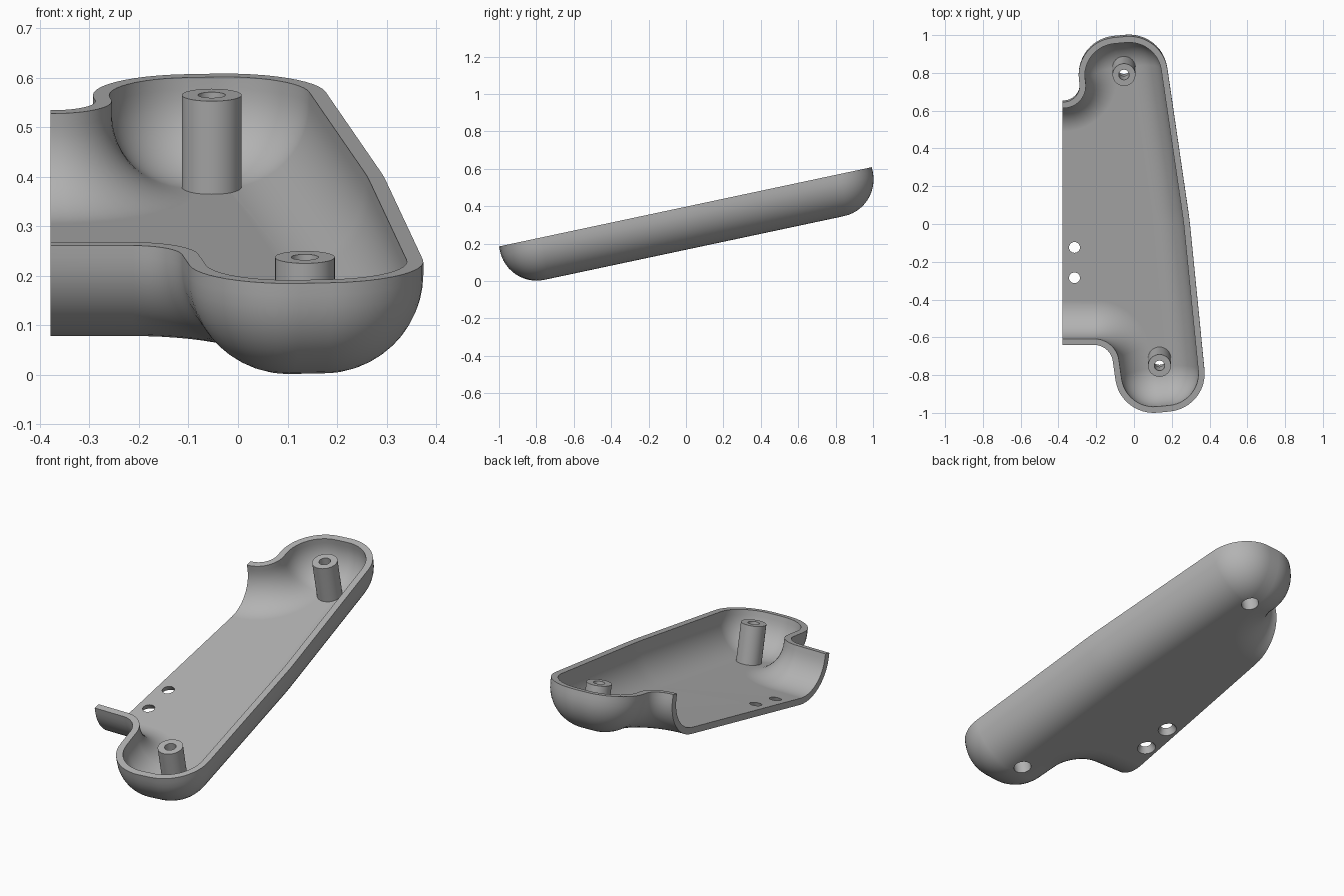
import bpy, bmesh
from math import sin, cos, tan, pi, radians
from mathutils import Vector, Matrix

old = bpy.data.objects.get("Cube")
if old:
    bpy.data.objects.remove(old, do_unlink=True)

TILT = radians(12)
RIM_Z = 0.397      # height of the rim plane at the middle
DEPTH = 0.225      # rim to underside
ROUND = 0.2        # outer bottom rounding
WALL = 0.033
STEPS = 12

grey = bpy.data.materials.new("plain_grey")
grey.use_nodes = True
colour = (0.45, 0.45, 0.45, 1)
grey.diffuse_color = colour
grey.node_tree.nodes["Principled BSDF"].inputs["Base Color"].default_value = colour


def finish(bm, name):
    """Turn a bmesh into a tilted object."""
    bmesh.ops.recalc_face_normals(bm, faces=bm.faces)
    mesh = bpy.data.meshes.new(name)
    bm.to_mesh(mesh)
    bm.free()
    mesh.materials.append(grey)
    ob = bpy.data.objects.new(name, mesh)
    bpy.context.collection.objects.link(ob)
    ob.rotation_euler.x = TILT
    ob.location.z = RIM_Z
    return ob


def smooth(ob):
    bpy.ops.object.select_all(action='DESELECT')
    ob.select_set(True)
    bpy.context.view_layer.objects.active = ob
    bpy.ops.object.shade_smooth_by_angle(angle=radians(32))
    mod = ob.modifiers.new("even_shading", 'WEIGHTED_NORMAL')
    mod.keep_sharp = True


def outline(corners):
    """Round the corners (x, y, radius); return points with inward normals."""
    pts = [Vector((x, y / cos(TILT))) for x, y, r in corners]
    left = lambda d: Vector((-d.y, d.x))
    out = [(pts[0], left((pts[1] - pts[0]).normalized()))]
    for i in range(1, len(pts) - 1):
        d1 = (pts[i] - pts[i - 1]).normalized()
        d2 = (pts[i + 1] - pts[i]).normalized()
        turn = d2.angle_signed(d1)
        r = corners[i][2]
        s = 1 if turn > 0 else -1
        n = left(d1)
        centre = pts[i] - d1 * r * tan(abs(turn) / 2) + n * r * s
        for k in range(STEPS + 1):
            m = Matrix.Rotation(turn * k / STEPS, 2) @ n
            out.append((centre - m * r * s, m))
    out.append((pts[-1], left((pts[-1] - pts[-2]).normalized())))
    return out


def section(inset, depth, radius):
    """Wall section: straight at the rim, then a quarter round."""
    prof = [(inset, 0)]
    for k in range(STEPS + 1):
        a = k / STEPS * pi / 2
        prof.append((inset + radius * (1 - cos(a)), -depth + radius * (1 - sin(a))))
    return prof


# Tray shell, open on its straight side
path = outline([
    (-0.378, -0.64, 0), (-0.125, -0.64, 0.1), (-0.07, -1.018, 0.205),
    (0.393, -0.973, 0.205), (0.294, 0.02, 2.0), (0.149, 1.01, 0.205),
    (-0.32, 0.968, 0.205), (-0.275, 0.645, 0.088), (-0.378, 0.645, 0)])
bm = bmesh.new()


def skin(prof):
    rings = [[bm.verts.new((*(p + n * o), w)) for p, n in path] for o, w in prof]
    for a, b in zip(rings, rings[1:]):
        for i in range(len(path) - 1):
            bm.faces.new((a[i], a[i + 1], b[i + 1], b[i]))
    bm.faces.new(rings[-1])
    return rings


outer = skin(section(0, DEPTH, ROUND))
inner = skin(section(WALL, DEPTH - WALL, ROUND - WALL))
for i in range(len(path) - 1):      # rim
    bm.faces.new((outer[0][i], outer[0][i + 1], inner[0][i + 1], inner[0][i]))
for e in (0, -1):                   # cut ends of the walls
    for k in range(len(outer) - 1):
        bm.faces.new((outer[k][e], outer[k + 1][e], inner[k + 1][e], inner[k][e]))
bm.faces.new((outer[-1][0], outer[-1][-1], inner[-1][-1], inner[-1][0]))
shell = finish(bm, "tray_shell")


def drill(x, v, low_r, high_r, low, high):
    """Cut a round hole through the shell floor."""
    b = bmesh.new()
    bmesh.ops.create_cone(b, cap_ends=True, segments=32, radius1=low_r, radius2=high_r,
                          depth=high - low,
                          matrix=Matrix.Translation((x, v, (low + high) / 2)))
    cutter = finish(b, "hole_cutter")
    cutter.hide_render = True
    bpy.context.view_layer.update()
    bpy.context.view_layer.objects.active = shell
    mod = shell.modifiers.new("hole", 'BOOLEAN')
    mod.operation = 'DIFFERENCE'
    mod.solver = 'EXACT'
    mod.object = cutter
    bpy.ops.object.modifier_apply(modifier=mod.name)
    bpy.data.objects.remove(cutter, do_unlink=True)


# Countersunk floor holes
for y in (-0.122, -0.283):
    v = (y - 0.042) / cos(TILT)
    slope = 0.017 / WALL
    drill(-0.315, v, 0.046 + slope * 0.01, 0.029 - slope * 0.01,
          -DEPTH - 0.01, -DEPTH + WALL + 0.01)

# Screw posts with a counterbore from below
BORE, HOLE, POST = 0.043, 0.0275, 0.0605
for name, x, y in (("front_post", 0.135, -0.75), ("back_post", -0.053, 0.79)):
    v = y / cos(TILT)
    drill(x, v, BORE, BORE, -DEPTH - 0.05, -DEPTH + 0.08)
    base = -DEPTH + 0.02
    prof = [(POST, base), (POST, 0), (HOLE, 0), (HOLE, -0.1), (BORE, -0.1), (BORE, base)]
    b = bmesh.new()
    rings = [[b.verts.new((x + r * cos(2 * pi * k / 32), v + r * sin(2 * pi * k / 32), w))
              for k in range(32)] for r, w in prof]
    for lo, hi in zip(rings, rings[1:] + rings[:1]):
        for k in range(32):
            j = (k + 1) % 32
            b.faces.new((lo[k], lo[j], hi[j], hi[k]))
    smooth(finish(b, name))

smooth(shell)
